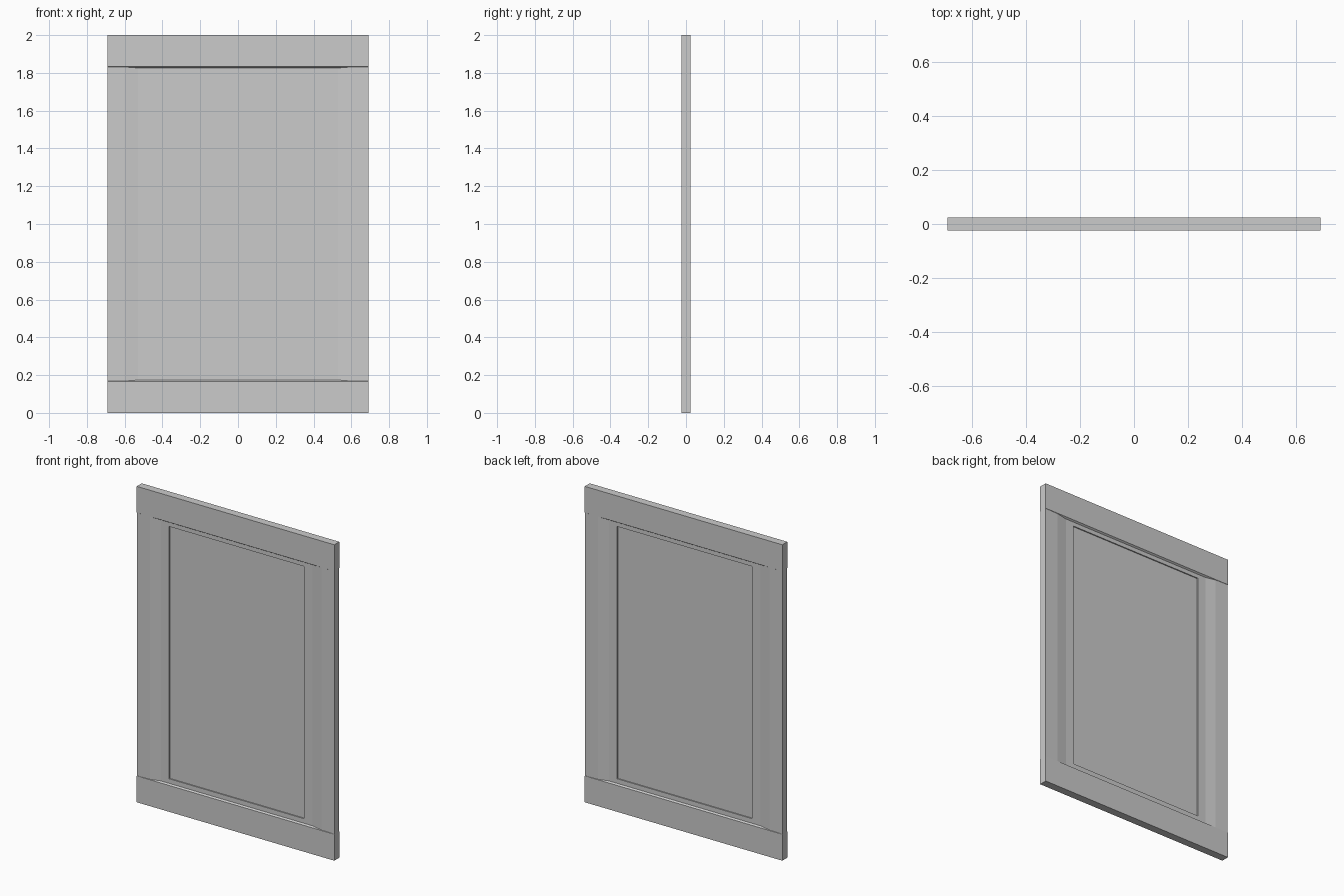
import bpy, bmesh
from mathutils import Vector

if "Cube" in bpy.data.objects:
    bpy.data.objects.remove(bpy.data.objects["Cube"])

HALF_W, HALF_T = 0.692, 0.025     # outer half width and half thickness
FRAME_Y, PANEL_Y = 0.014, 0.007   # half thickness of recessed frame and panel


def prism(name, profile, to_xyz, start, end):
    """Extrude a closed 2D profile between two positions on the third axis."""
    bm = bmesh.new()
    a = [bm.verts.new(to_xyz(u, v, start)) for u, v in profile]
    b = [bm.verts.new(to_xyz(u, v, end)) for u, v in profile]
    n = len(profile)
    bm.faces.new(a)
    bm.faces.new(b[::-1])
    for i in range(n):
        j = (i + 1) % n
        bm.faces.new((a[j], a[i], b[i], b[j]))
    bmesh.ops.recalc_face_normals(bm, faces=bm.faces)
    mesh = bpy.data.meshes.new(name)
    bm.to_mesh(mesh)
    bm.free()
    obj = bpy.data.objects.new(name, mesh)
    bpy.context.collection.objects.link(obj)
    return obj


def box(name, x0, x1, half_y, z0, z1):
    return prism(name, [(x0, -half_y), (x1, -half_y), (x1, half_y), (x0, half_y)],
                 lambda x, y, z: Vector((x, y, z)), z0, z1)


def both_sides(half):
    """Mirror a (u, y) outline from the front half to the back half."""
    return [(u, -y) for u, y in half] + [(u, y) for u, y in reversed(half)]


# Top and bottom rails, with a slim bevel on the edge facing the panel
rail = both_sides([(0, HALF_T), (0.167, HALF_T), (0.174, FRAME_Y)])
prism("bottom_rail", rail, lambda z, y, x: Vector((x, y, z)), -HALF_W, HALF_W)
prism("top_rail", rail, lambda z, y, x: Vector((x, y, 2 - z)), -HALF_W, HALF_W)

# Side stiles: nearly flush at the outer edge, sloping in to the recess
stile = both_sides([(HALF_W, 0.024), (0.60, 0.0225), (0.53, FRAME_Y), (0.473, FRAME_Y)])
for side, label in ((-1, "left"), (1, "right")):
    prism(label + "_stile", stile,
          lambda x, y, z, s=side: Vector((s * x, y, z)), 0.167, 1.833)

# Recessed strips above and below the panel
box("lower_frame_strip", -0.473, 0.473, FRAME_Y, 0.172, 0.203)
box("upper_frame_strip", -0.473, 0.473, FRAME_Y, 1.80, 1.828)

# Thin sunken centre panel
box("centre_panel", -0.473, 0.473, PANEL_Y, 0.203, 1.80)
